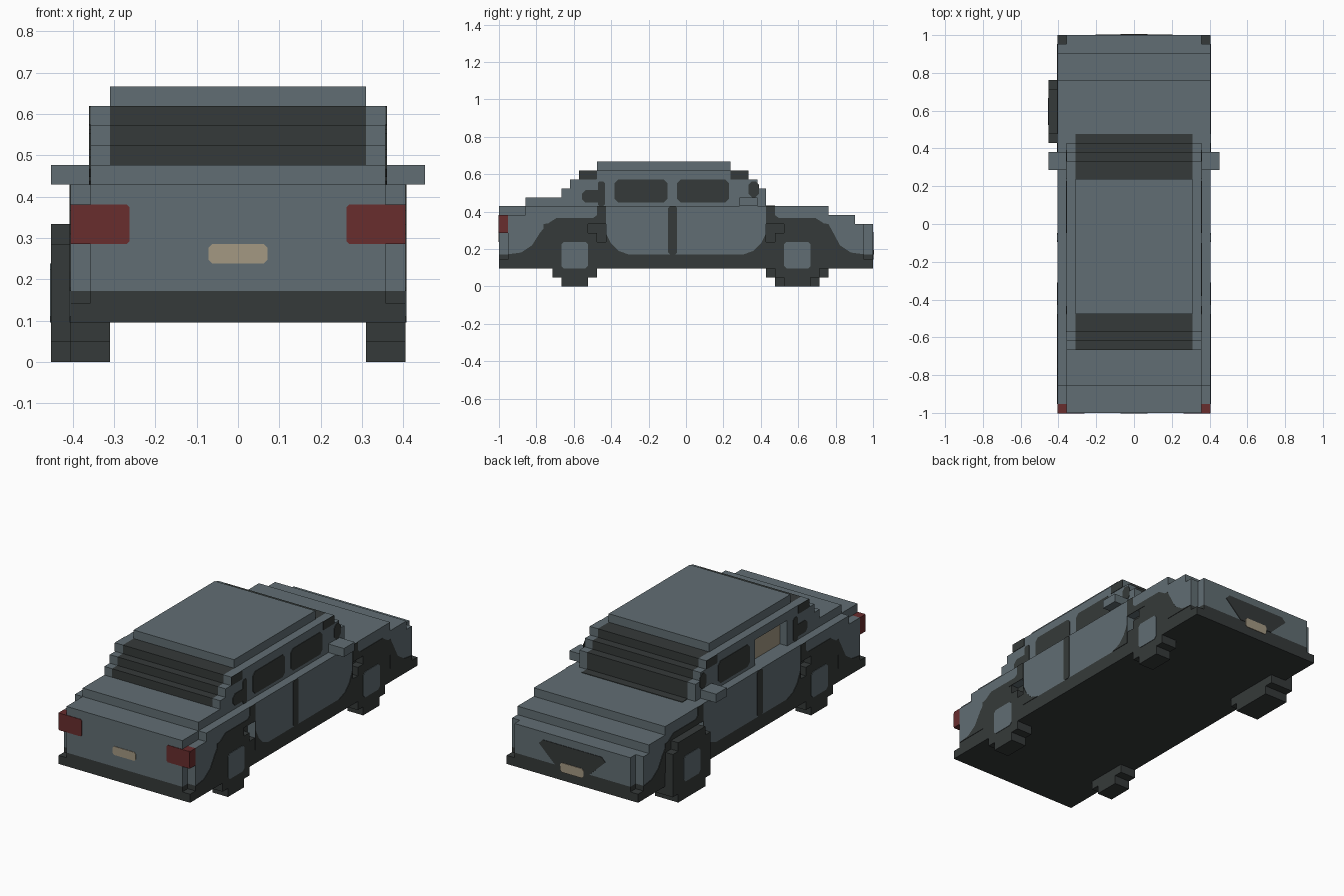
import bpy, bmesh
from mathutils import Vector

cube = bpy.data.objects.get("Cube")
if cube:
    bpy.data.objects.remove(cube, do_unlink=True)

U = 1 / 21  # one block


def material(name, rgb):
    m = bpy.data.materials.new(name)
    m.use_nodes = True
    m.diffuse_color = (*rgb, 1)
    m.node_tree.nodes["Principled BSDF"].inputs["Base Color"].default_value = (*rgb, 1)
    return m


PAINT = material("slate grey paint", (0.12, 0.155, 0.172))
DARK = material("charcoal trim", (0.036, 0.042, 0.041))
RED = material("lamp red", (0.14, 0.026, 0.027))
BEIGE = material("plate beige", (0.37, 0.315, 0.225))


def prism(name, mat, pts, axis, a, b):
    """Extrude a 2D outline between a and b along x (y,z outline) or y (x,z outline)."""
    def place(p, d):
        return Vector((d, *p) if axis == "x" else (p[0], d, p[1])) * U
    bm = bmesh.new()
    low = [bm.verts.new(place(p, a)) for p in pts]
    high = [bm.verts.new(place(p, b)) for p in pts]
    bm.faces.new(low)
    bm.faces.new(high)
    for i in range(len(pts)):
        j = (i + 1) % len(pts)
        bm.faces.new((low[i], low[j], high[j], high[i]))
    bmesh.ops.recalc_face_normals(bm, faces=bm.faces)
    mesh = bpy.data.meshes.new(name)
    bm.to_mesh(mesh)
    bm.free()
    mesh.materials.append(mat)
    ob = bpy.data.objects.new(name, mesh)
    bpy.context.collection.objects.link(ob)
    return ob


def box(name, mat, x0, x1, y0, y1, z0, z1):
    return prism(name, mat, [(y0, z0), (y1, z0), (y1, z1), (y0, z1)], "x", x0, x1)


def rounded(u0, u1, z0, z1, c=0.4):
    return [(u0 + c, z0), (u1 - c, z0), (u1, z0 + c), (u1, z1 - c),
            (u1 - c, z1), (u0 + c, z1), (u0, z1 - c), (u0, z0 + c)]


T = 0.06  # plate thickness
SILL = 3.6
ARCH = 12.5

# Lower body core
box("floor_pan", DARK, -7.5, 7.5, -21, 21, 2, SILL)
prism("body_core", PAINT, [(-21, SILL), (21, SILL), (21, 7), (19, 7), (19, 8), (16, 8),
                           (16, 9), (-21, 9)], "x", -7.5, 7.5)

# Cabin layers: dark glass in the middle, painted pillars at the sides
for z, y0, y1 in ((10, -18, 9), (11, -14, 9), (12, -13, 8), (13, -12, 7)):
    if z == 10:
        box("rear_deck", PAINT, -6.5, 6.5, y0, 8, 9, z)
        box("cowl_glass", DARK, -6.5, 6.5, 8, y1, 9, z)
    else:
        box("glass_step", DARK, -6.5, 6.5, y0, y1, z - 1, z)
    box("cabin_side_left", PAINT, 6.5, 7.5, y0, y1, z - 1, z)
    spans = ((y0, y1),) if z == 13 else ((y0, -8), (-2, y1))
    for a, b in spans:
        box("cabin_side_right", PAINT, -7.5, -6.5, a, b, z - 1, z)
box("roof", PAINT, -6.5, 6.5, -10, 5, 13, 14)
box("glass_base", DARK, -6.5, 6.5, 9, 10, 9, 9 + T)
box("open_window_lining", BEIGE, -6.5 - T, -6.5, -8, -2, 9, 12)

# Body sides, row by row, with openings for the wheels
for z0, z1, y0, y1 in ((2, 3, -21, 21), (3, SILL, -20, 20), (SILL, 7, -20, 20),
                       (7, 8, -20, 19), (8, 9, -18, 16)):
    cuts = [y0, y1]
    if z1 <= 7:
        cuts = [y0, -ARCH - 3.5, -ARCH + 3.5, ARCH - 3.5, ARCH + 3.5, y1]
    for a, b in zip(cuts[::2], cuts[1::2]):
        for s in (-1, 1):
            box("side_panel", PAINT if z0 >= SILL else DARK, s * 7.5, s * 8.5, a, b, z0, z1)

# Wheels: stacked rows of blocks with a pale hub
SMALL, BIG = (3, 5, 7, 7, 7, 5, 3), (5, 7, 7, 7, 7, 7, 5)
for s in (-1, 1):
    for end in (-1, 1):
        steered = s < 0 and end > 0
        outer, c = (9.5 if steered else 8.5), end * ARCH
        for row, w in enumerate(BIG if steered else SMALL):
            box("wheel_row", DARK, s * 6.5, s * outer, c - w / 2, c + w / 2, row, row + 1)
        prism("wheel_hub", PAINT, rounded(c - 1.5, c + 1.5, 2, 5, 0.3), "x",
              s * outer, s * (outer + T))
        box("arch_lining", DARK, s * 7.5, s * (7.5 + T), c - 3.5, c + 3.5, 2, 7)

# Painted trim on the sides
arch_trim = [(-20, SILL), (-18.5, 3.8), (-17.3, 4.6), (-16.4, 6), (-15.6, 7), (-14.5, 7.7),
             (-10.4, 7.7), (-10, 8), (-10, 9), (-9, 9), (-9, 6), (-8.4, 4.8), (-7.6, 4),
             (-6.5, SILL), (-9, SILL), (-9, 7), (-16, 7), (-16, SILL)]
for s in (-1, 1):
    for end in (-1, 1):
        prism("arch_trim", DARK, [(-end * y, z) for y, z in arch_trim], "x", s * 8.5, s * (8.5 + T))
    prism("door_gap", DARK, rounded(-2, -1, SILL, 9, 0.2), "x", s * 8.5, s * (8.5 + T))
    windows = [rounded(-1, 4.8, 9.4, 12), rounded(-11.7, -9.4, 9.4, 10.8),
               rounded(7, 8.2, 10, 11.8), rounded(-12, -10, 12, 13, 0.05),
               rounded(5, 7, 12, 13, 0.05), rounded(-9.9, -9.1, 9, 11.8, 0.2)]
    if s > 0:
        windows.append(rounded(-8, -2.1, 9.4, 12))
    for w in windows:
        prism("side_window", DARK, w, "x", s * 7.5, s * (7.5 + T))
    box("door_mirror", PAINT, s * 7.5, s * 9.5, 6, 8, 9, 10)
    # Corner lamps
    box("corner_lamp", RED, s * 7.5, s * 8.5, -21, -20, 6, 8)
    prism("lamp_face", RED, rounded(s * 7 - 1.5, s * 7 + 1.5, 6, 8, 0.15), "y", -21 - T, -21)

# Number plates and rear grille shape
prism("front_plate", BEIGE, rounded(-1.5, 1.5, 5, 6, 0.2), "y", -21 - T, -21)
prism("grille", DARK, [(-2.2, SILL), (2.2, SILL), (4.3, 5.6), (3.8, 6.1),
                       (-3.8, 6.1), (-4.3, 5.6)], "y", 21, 21 + T)
prism("back_plate", BEIGE, rounded(-1.5, 1.5, 3, 4.1, 0.2), "y", 21 + T, 21 + 2 * T)
